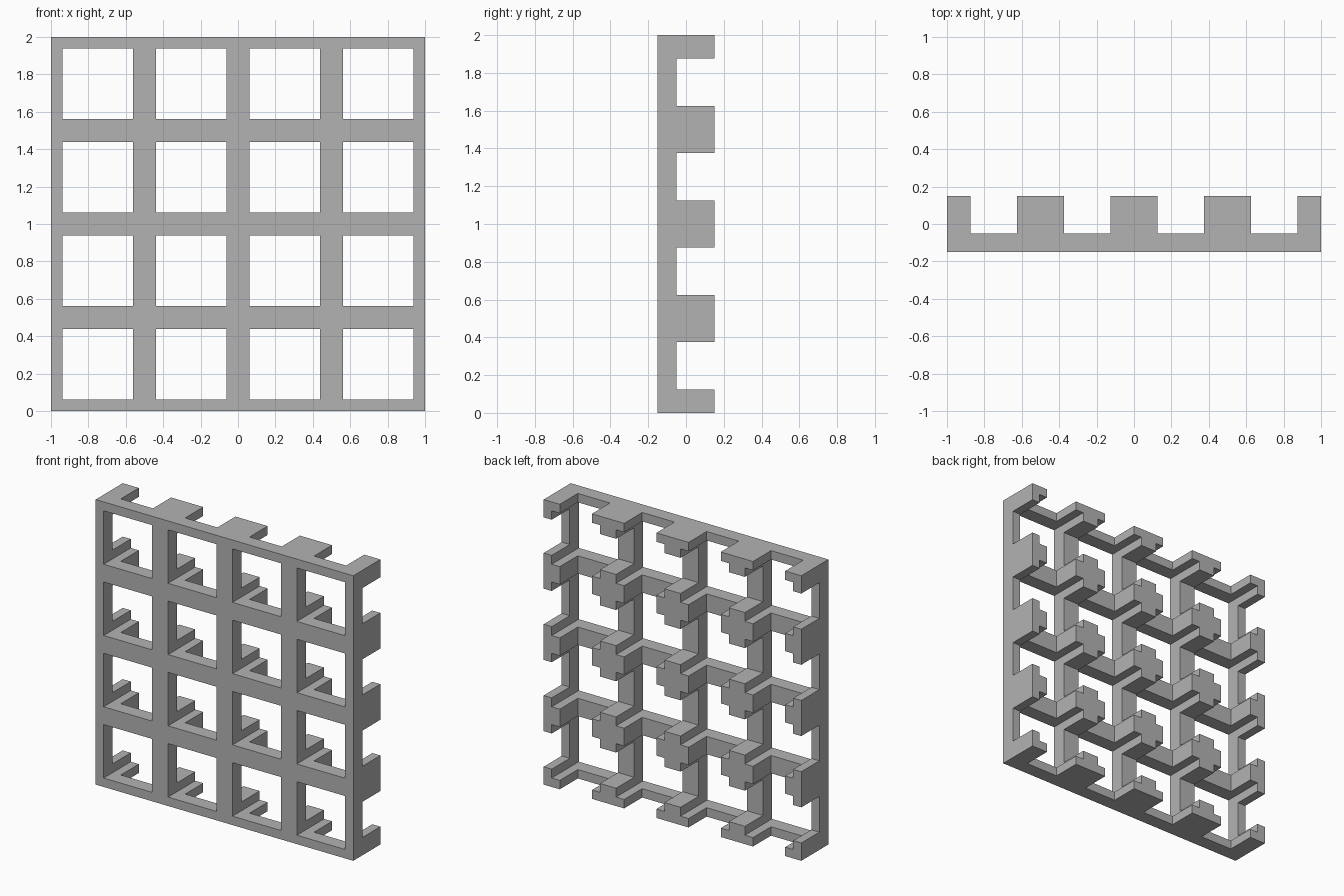
import bpy
import bmesh
from math import radians
from mathutils import Matrix, Vector

PITCH = 0.5       # spacing of the bars
UNIT = 0.0625     # half width of a bar, also the modelling grid
BAR_DEPTH = 0.1
LUG_DEPTH = 0.2
FRONT = -0.15

cube = bpy.data.objects.get("Cube")
if cube:
    bpy.data.objects.remove(cube, do_unlink=True)

grey = bpy.data.materials.new("plain_grey")
grey.use_nodes = True
colour = (0.45, 0.45, 0.45, 1)
grey.diffuse_color = colour
grey.node_tree.nodes["Principled BSDF"].inputs["Base Color"].default_value = colour


def offsets(face):
    """Distances from the face centre to the nearest vertical and horizontal bar."""
    c = face.calc_center_median()
    return [abs((v + PITCH / 2) % PITCH - PITCH / 2) for v in (c.x, c.z)]


def pull_back(bm, faces, depth):
    """Extrude faces towards the back and return the new end faces."""
    new = bmesh.ops.extrude_face_region(bm, geom=faces)["geom"]
    verts = [g for g in new if isinstance(g, bmesh.types.BMVert)]
    bmesh.ops.translate(bm, verts=verts, vec=Vector((0, depth, 0)))
    return [g for g in new if isinstance(g, bmesh.types.BMFace)]


# Upright sheet, with the square windows removed
bm = bmesh.new()
cells = round(2 / UNIT)
bmesh.ops.create_grid(bm, x_segments=cells, y_segments=cells, size=1,
                      matrix=Matrix.Translation((0, FRONT, 1))
                      @ Matrix.Rotation(radians(90), 4, "X"))
windows = [f for f in bm.faces if min(offsets(f)) > UNIT]
bmesh.ops.delete(bm, geom=windows, context="FACES")

# Thick lattice bars
back = pull_back(bm, bm.faces[:], BAR_DEPTH)

# Cross-shaped lugs behind each crossing, cut off at the outer edges
lugs = [f for f in back if max(offsets(f)) < 2 * UNIT]
pull_back(bm, lugs, LUG_DEPTH)

bmesh.ops.recalc_face_normals(bm, faces=bm.faces[:])
mesh = bpy.data.meshes.new("lattice_panel")
bm.to_mesh(mesh)
bm.free()
mesh.materials.append(grey)
panel = bpy.data.objects.new("lattice_panel", mesh)
bpy.context.collection.objects.link(panel)
